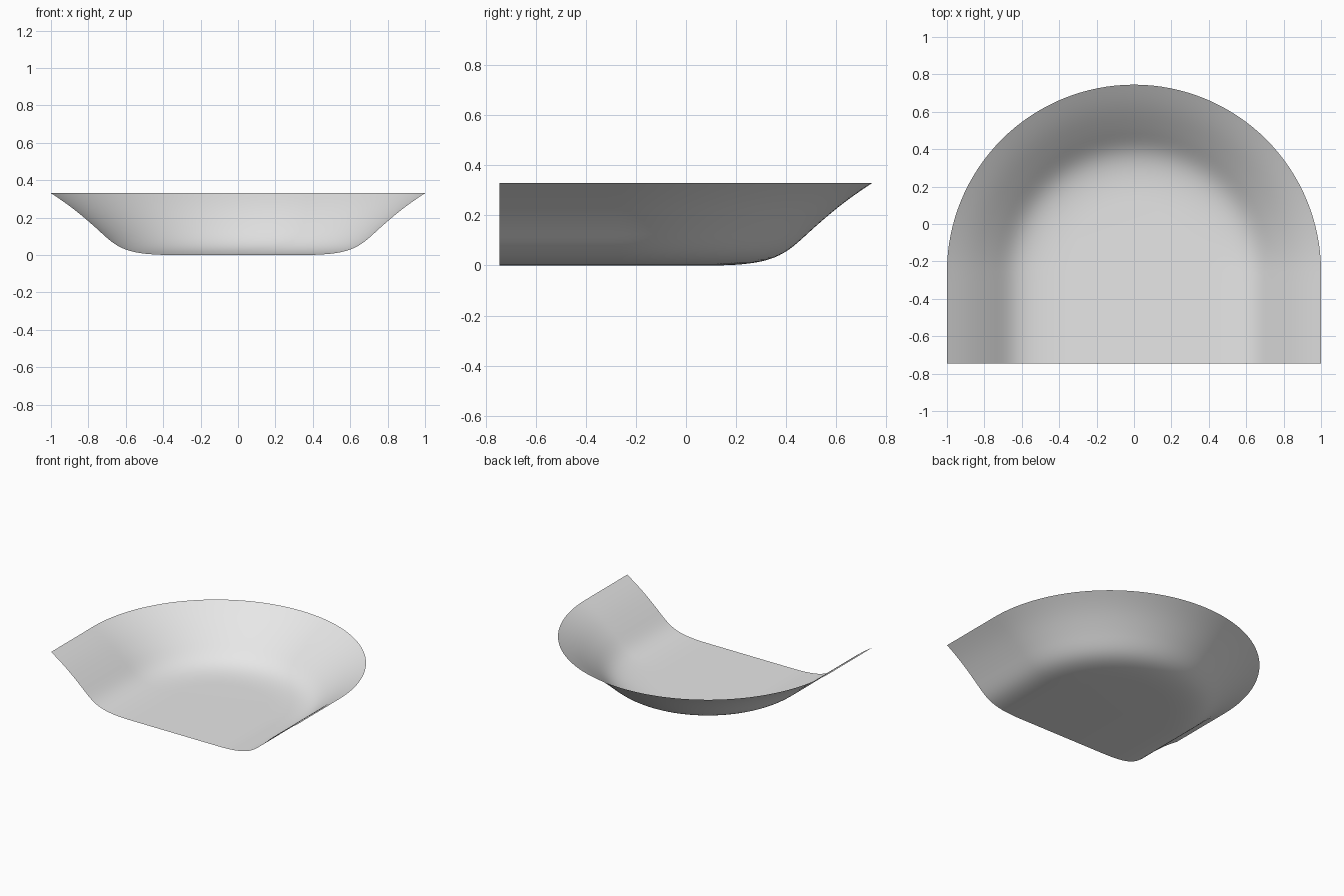
import bpy, bmesh, math
from mathutils import Vector
from mathutils.geometry import interpolate_bezier

cube = bpy.data.objects.get("Cube")
if cube:
    bpy.data.objects.remove(cube, do_unlink=True)

FRONT, CENTRE = -0.745, -0.255
ARC_STEPS, STRAIGHT_STEPS = 64, 8

# Light grey sheet material
grey = bpy.data.materials.new("light_grey")
grey.use_nodes = True
grey.diffuse_color = (0.8, 0.8, 0.8, 1)
grey.node_tree.nodes["Principled BSDF"].inputs["Base Color"].default_value = grey.diffuse_color


def curve(points, steps):
    return interpolate_bezier(*[Vector((r, 0, z)) for r, z in points], steps)


# Cross-section: flat floor, soft bend, flared wall
profile = [Vector((0, 0, 0))]
profile += curve([(0.35, 0), (0.62, 0), (0.65, 0.045), (0.76, 0.145)], 16)
profile += curve([(0.76, 0.145), (0.85, 0.225), (0.9, 0.265), (1, 0.33)], 10)[1:]


def ring(r):
    """Round-backed outline of half width r, open at the front."""
    straight = [FRONT + (CENTRE - FRONT) * i / STRAIGHT_STEPS for i in range(STRAIGHT_STEPS)]
    arc = [math.pi * i / ARC_STEPS for i in range(ARC_STEPS + 1)]
    return ([(r, y) for y in straight]
            + [(r * math.cos(a), CENTRE + r * math.sin(a)) for a in arc]
            + [(-r, y) for y in reversed(straight)])


# Sweep the cross-section around the outline
bm = bmesh.new()
rings = [[bm.verts.new((x, y, p.z)) for x, y in ring(p.x)] for p in profile]
for inner, outer in zip(rings, rings[1:]):
    for i in range(len(inner) - 1):
        bm.faces.new((inner[i], outer[i], outer[i + 1], inner[i + 1]))
bmesh.ops.remove_doubles(bm, verts=bm.verts, dist=0.0001)
for face in bm.faces:
    face.smooth = True

mesh = bpy.data.meshes.new("curved_tray")
bm.to_mesh(mesh)
bm.free()
mesh.materials.append(grey)
tray = bpy.data.objects.new("curved_tray", mesh)
bpy.context.collection.objects.link(tray)
